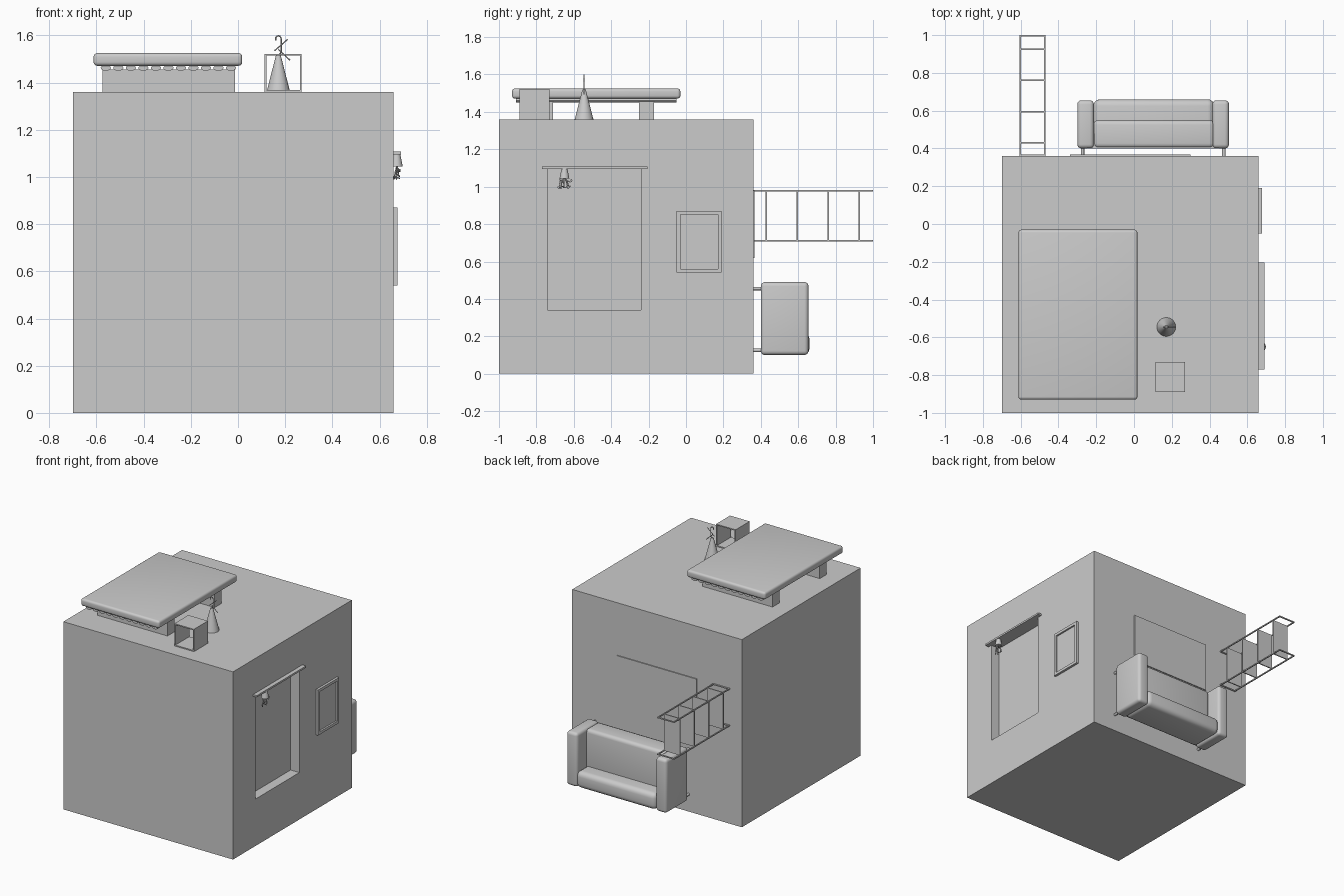
import bpy, bmesh, math, random
from mathutils import Vector

if "Cube" in bpy.data.objects:
    bpy.data.objects.remove(bpy.data.objects["Cube"])

random.seed(4)


def finish(ob, bevel=0, segments=4):
    bpy.ops.object.select_all(action='DESELECT')
    bpy.context.view_layer.objects.active = ob
    ob.select_set(True)
    if bevel:
        m = ob.modifiers.new("round", 'BEVEL')
        m.width, m.segments = bevel, segments
        bpy.ops.object.modifier_apply(modifier=m.name)
        bpy.ops.object.shade_smooth_by_angle()
    return ob


def box(name, x, y, z, bevel=0, segments=4):
    bm = bmesh.new()
    bmesh.ops.create_cube(bm, size=1)
    for v in bm.verts:
        v.co = [(a + b) / 2 + c * (b - a) for (a, b), c in zip((x, y, z), v.co)]
    me = bpy.data.meshes.new(name)
    bm.to_mesh(me)
    bm.free()
    ob = bpy.data.objects.new(name, me)
    bpy.context.collection.objects.link(ob)
    return finish(ob, bevel, segments)


def cone(name, p0, p1, r0, r1, sides=24):
    p0, p1 = Vector(p0), Vector(p1)
    d = p1 - p0
    bpy.ops.mesh.primitive_cone_add(vertices=sides, radius1=r0, radius2=r1, depth=d.length,
                                    location=(p0 + p1) / 2,
                                    rotation=d.to_track_quat('Z', 'Y').to_euler())
    ob = bpy.context.object
    ob.name = name
    bpy.ops.object.shade_smooth_by_angle()
    return ob


def wire(name, pts, r):
    cu = bpy.data.curves.new(name, 'CURVE')
    cu.dimensions = '3D'
    cu.bevel_depth, cu.bevel_resolution, cu.use_fill_caps = r, 2, True
    sp = cu.splines.new('POLY')
    sp.points.add(len(pts) - 1)
    for p, co in zip(sp.points, pts):
        p.co = (*co, 1)
    ob = bpy.data.objects.new(name, cu)
    bpy.context.collection.objects.link(ob)
    return ob


def cut(ob, cutter):
    finish(ob)
    m = ob.modifiers.new("cut", 'BOOLEAN')
    m.operation, m.object, m.solver = 'DIFFERENCE', cutter, 'EXACT'
    bpy.ops.object.modifier_apply(modifier=m.name)
    bpy.data.objects.remove(cutter)


# Cube with window niche in the +x face
cube = box("cube_body", (-.70, .66), (-1, .36), (0, 1.36))
cut(cube, box("niche_cutter", (.59, .8), (-.74, -.24), (.34, 1.095)))

# Sill with upside-down potted plant
box("window_sill", (.64, .69), (-.77, -.205), (1.095, 1.108))
cone("plant_pot", (.672, -.65, 1.095), (.672, -.65, 1.045), .016, .026, 20)
for i in range(16):
    a = i * 2.4
    s = random.uniform(.4, 1)
    tip = (.674 + .014 * s * math.cos(a), -.65 + .045 * s * math.sin(a), random.uniform(.99, 1.04))
    mid = (.674 + .009 * s * math.cos(a), -.65 + .03 * s * math.sin(a), 1.025)
    wire("plant_stem", [(.674, -.65, 1.05), mid, tip], .0016)
    bpy.ops.mesh.primitive_uv_sphere_add(segments=8, ring_count=5, radius=.009, location=tip)
    leaf = bpy.context.object
    leaf.name = "plant_leaf"
    leaf.scale = (.6, 1, .3)
    leaf.rotation_euler = (a, .5, a)

# Picture frame
frame = box("picture_frame", (.65, .677), (-.05, .19), (.54, .87))
cut(frame, box("picture_cutter", (.665, .8), (-.03, .17), (.56, .85)))

# Rug on the +y face
box("rug", (-.34, .30), (.35, .367), (.62, .98))

# Sofa standing on the +y face
box("sofa_base", (-.25, .45), (.40, .48), (.12, .475))
box("sofa_seat", (-.215, .425), (.402, .55), (.16, .485), .025)
box("sofa_back", (-.215, .425), (.402, .66), (.10, .22), .035)
for x in (-.30, .415):
    box("sofa_arm", (x, x + .088), (.40, .655), (.10, .49), .022)
for x in (-.272, .475):
    for z in (.125, .455):
        cone("sofa_foot", (x, .355, z), (x, .41, z), .009, .009, 16)

# Shelf unit projecting from the +y face
for z in (.712, .978):
    for x in (-.601, -.473):
        box("shelf_post", (x - .004, x + .004), (.355, 1.0), (z - .004, z + .004))
    for y in (.364, .996):
        box("shelf_crossbar", (-.60, -.474), (y - .004, y + .004), (z - .004, z + .004))
for y in (.43, .595, .76, .925):
    box("shelf_board", (-.601, -.473), (y - .004, y + .004), (.712, .978))

# Bed: mattress, slats and two split supports
box("mattress", (-.612, .018), (-.93, -.03), (1.471, 1.525), .016)
for i in range(11):
    x = -.56 + i * .053
    slat = cone("bed_slat", (0, -.91, 0), (0, -.05, 0), .022, .022, 12)
    slat.location = (x, -.48, 1.462)
    slat.scale = (1, .55, 1)
for y in (-.79, -.25):
    for x0, x1 in ((-.575, -.20), (-.20, -.012)):
        box("bed_support", (x0, x1), (y, y + .08), (1.355, 1.456))

# Bedside cubby, open along y
for x in (.113, .262):
    box("cubby_side", (x, x + .008), (-.89, -.73), (1.36, 1.522))
for z in (1.36, 1.514):
    box("cubby_plank", (.113, .27), (-.89, -.73), (z, z + .008))

# Cone stand with hook and cross twigs
px, py = .171, -.545
cone("cone_body", (px, py, 1.36), (px, py, 1.52), .05, .009, 24)
hook = [(px, py, 1.51), (px + .012, py, 1.53), (px + .012, py, 1.585)]
hook += [(px + .012 * math.cos(t * math.pi / 6), py, 1.585 + .013 * math.sin(t * math.pi / 6))
         for t in range(1, 8)]
wire("hook", hook, .003)
wire("twig", [(.155, py, 1.535), (.21, py, 1.583)], .0025)
wire("twig", [(px, py, 1.54), (.22, py, 1.495)], .0025)
